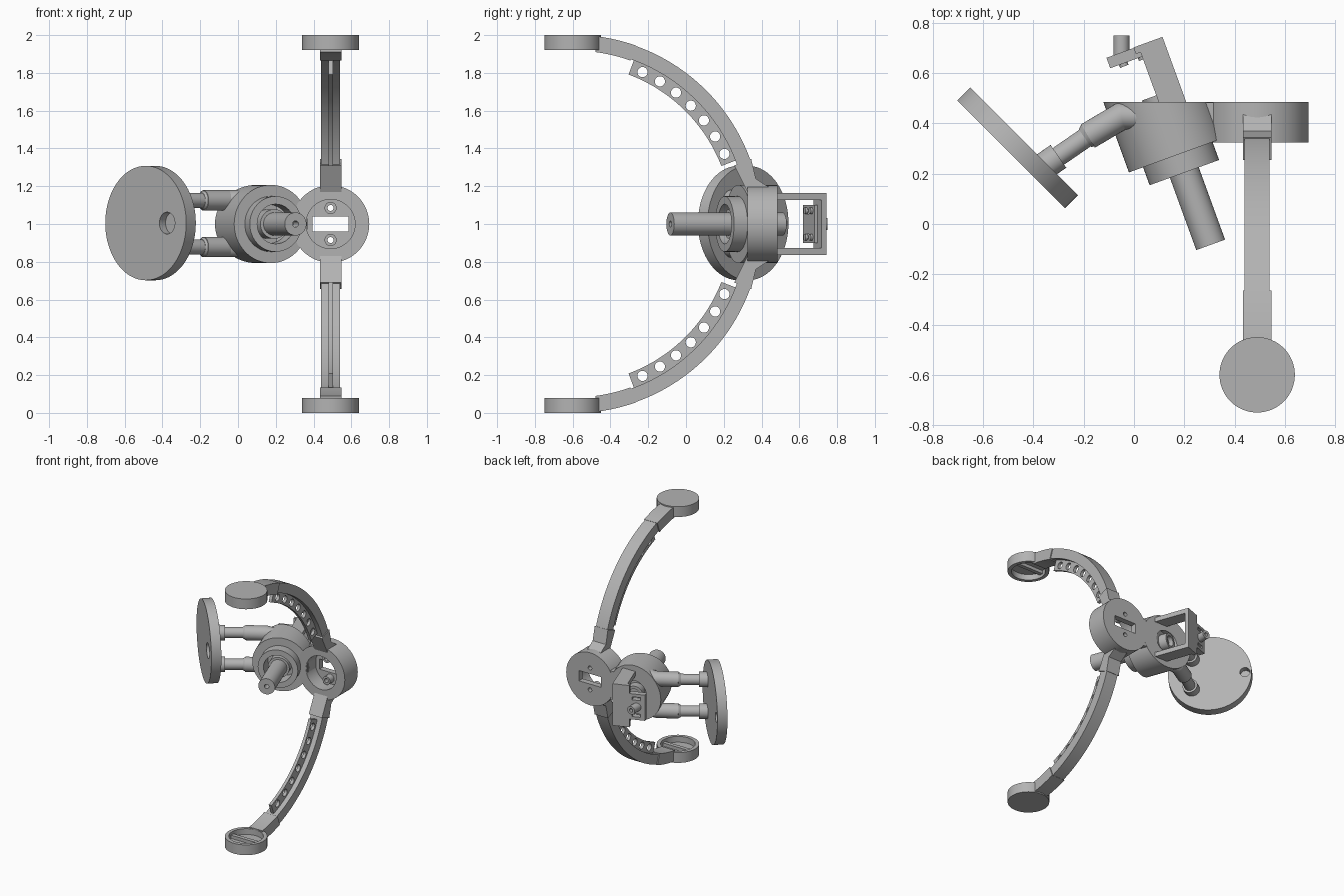
import bpy, bmesh, math
from mathutils import Vector, Matrix

cube = bpy.data.objects.get("Cube")
if cube:
    bpy.data.objects.remove(cube, do_unlink=True)

grey = bpy.data.materials.new("plain_grey")
grey.use_nodes = True
grey.diffuse_color = (0.45, 0.45, 0.45, 1)
grey.node_tree.nodes["Principled BSDF"].inputs["Base Color"].default_value = (0.45, 0.45, 0.45, 1)
parts = []


def add(name, bm):
    bmesh.ops.recalc_face_normals(bm, faces=bm.faces)
    mesh = bpy.data.meshes.new(name)
    bm.to_mesh(mesh)
    bm.free()
    mesh.materials.append(grey)
    obj = bpy.data.objects.new(name, mesh)
    bpy.context.collection.objects.link(obj)
    parts.append(obj)
    return obj


def cyl(name, a, b, r, seg=48, r2=None):
    """Cylinder or cone from point a to point b."""
    a, b = Vector(a), Vector(b)
    turn = (b - a).to_track_quat('Z', 'Y').to_matrix().to_4x4()
    bm = bmesh.new()
    bmesh.ops.create_cone(bm, cap_ends=True, segments=seg, radius1=r,
                          radius2=r if r2 is None else r2, depth=(b - a).length,
                          matrix=Matrix.Translation((a + b) / 2) @ turn)
    return add(name, bm)


def box(name, lo, hi, frame=Matrix()):
    lo, hi = Vector(lo), Vector(hi)
    bm = bmesh.new()
    bmesh.ops.create_cube(bm, size=1, matrix=frame @ Matrix.Translation((lo + hi) / 2)
                          @ Matrix.Diagonal((*(hi - lo), 1)))
    return add(name, bm)


def prism(name, outline, x0, x1):
    """Extrude a y-z outline along x."""
    bm = bmesh.new()
    face = bm.faces.new([bm.verts.new((x0, y, z)) for y, z in outline])
    out = bmesh.ops.extrude_face_region(bm, geom=[face])
    bmesh.ops.translate(bm, vec=(x1 - x0, 0, 0),
                        verts=[v for v in out["geom"] if isinstance(v, bmesh.types.BMVert)])
    return add(name, bm)


def cut(obj, *cutters):
    for c in cutters:
        mod = obj.modifiers.new("cut", 'BOOLEAN')
        mod.operation, mod.solver, mod.object = 'DIFFERENCE', 'EXACT', c
    bpy.context.view_layer.update()
    graph = bpy.context.evaluated_depsgraph_get()
    mesh = bpy.data.meshes.new_from_object(obj.evaluated_get(graph))
    obj.modifiers.clear()
    obj.data = mesh
    for c in cutters:
        parts.remove(c)
        bpy.data.objects.remove(c, do_unlink=True)
    return obj


X, PY = 0.49, -0.6      # arm plane and arc centre


def polar(r, deg):
    return PY + r * math.cos(math.radians(deg)), 1 + r * math.sin(math.radians(deg))


def sector(r0, r1, a0, a1, n=24):
    angles = [a0 + (a1 - a0) * i / n for i in range(n + 1)]
    return [polar(r1, a) for a in angles] + [polar(r0, a) for a in reversed(angles)]


# Curved upper arm
upper = [prism("arm_band", sector(0.925, 1.0, 18, 75), X - 0.05, X + 0.05),
         prism("arm_tip_sleeve", sector(0.918, 1.002, 70.5, 82.5, 6), X - 0.057, X + 0.057),
         prism("arm_root_sleeve", [(0.255, 1.31), (0.345, 1.345), (0.37, 1.24), (0.47, 1.175),
                                   (0.47, 1.15), (0.335, 1.15), (0.32, 1.18)], X - 0.057, X + 0.057)]
rib = prism("arm_rib", sector(0.845, 0.935, 21.3, 69.5), X - 0.012, X + 0.012)
holes = []
for i in range(7):
    y, z = polar(0.885, 24.8 + 6.75 * i)
    holes.append(cyl("hole", (X - 0.1, y, z), (X + 0.1, y, z), 0.027, 24))
upper.append(cut(rib, *holes))

# Cupped end pad, open towards the inside of the arc
pad = cyl("end_pad", (X, PY, 1.92), (X, PY, 2), 0.15, 64)
upper.append(cut(pad, cyl("cup", (X, PY, 1.9), (X, PY, 1.965), 0.122, 64)))
upper.append(box("pad_bar", (X - 0.12, PY - 0.015, 1.94), (X + 0.12, PY + 0.015, 1.97)))

# Mirrored lower arm
flip = Matrix.Translation((0, 0, 2)) @ Matrix.Diagonal((1, 1, -1, 1))
for obj in upper:
    bm = bmesh.new()
    bm.from_mesh(obj.data)
    bm.transform(flip)
    add("lower_" + obj.name, bm)
    obj.name = "upper_" + obj.name

# Round hub with recess, slot and two screw holes
hub = cyl("hub", (X, 0.325, 1), (X, 0.485, 1), 0.205, 64)
cut(hub, cyl("recess", (X, 0.3, 1), (X, 0.44, 1), 0.13, 48))
cut(hub, box("slot", (X - 0.095, 0.3, 0.96), (X + 0.095, 0.6, 1.04)),
    *[cyl("screw_hole", (X, 0.3, z), (X, 0.6, z), 0.016, 20) for z in (0.915, 1.085)])
for z in (0.915, 1.085):
    boss = cyl("screw_boss", (X, 0.39, z), (X, 0.45, z), 0.032, 24)
    cut(boss, cyl("bore", (X, 0.3, z), (X, 0.6, z), 0.016, 20))
box("hub_neck", (0.2, 0.327, 0.89), (0.365, 0.484, 1.11))

# Tilted frame: local x across, local y back along the shaft, origin at shaft tip
tilt = Matrix.Translation((0.305, -0.083, 1)) @ Matrix.Rotation(math.radians(20), 4, 'Z')


def along(t, u=0, h=0):
    return tilt @ Vector((u, t, h))


# Main body, cut flat at the back
body = cyl("main_body", along(0.382), along(0.8), 0.207, 64)
cut(body, box("back_cut", (-1, 0.485, 0), (1, 2, 2)))
cut(body, cyl("front_bore", along(0.3), along(0.43), 0.105),
    cyl("back_bore", along(0.57), along(0.9), 0.09))
collar = cyl("body_collar", along(0.306), along(0.385), 0.147)
cut(collar, cyl("bore", along(0.2), along(0.5), 0.105))
cyl("shaft_bush", along(0.33), along(0.45), 0.078)
shaft = cyl("shaft", along(0), along(0.633), 0.061)
cut(shaft, cyl("tip_hole", along(-0.1), along(0.08), 0.017, 20),
    cyl("rear_hole", along(0.6), along(0.8), 0.04, 24))

# Rear bracket: two straps, end plate, small block, screws and peg
for z in (-0.145, 0.145):
    box("bracket_strap", (0, 0.55, z - 0.018), (0.103, 0.842, z + 0.018), tilt)
plate = box("bracket_plate", (-0.02, 0.815, -0.163), (0.103, 0.843, 0.163), tilt)
block = box("bracket_block", (-0.135, 0.797, -0.1), (0.04, 0.841, 0.1), tilt)
cut(block, *[box("slot", (-0.1, 0.7, z - 0.012), (-0.04, 0.9, z + 0.012), tilt) for z in (-0.065, 0.065)])
for u in (-0.08, 0.0):
    for z in (-0.07, 0.07):
        cyl("bracket_screw", along(0.785, u, z), along(0.8, u, z), 0.018, 16)
peg = cyl("bracket_peg", (-0.05, 0.67, 1), (-0.05, 0.75, 1), 0.032, 32)
cut(peg, cyl("peg_hole", (-0.05, 0.72, 1), (-0.05, 0.8, 1), 0.014, 16))

# Large side disc with one blind hole on each face
centre, normal, side = Vector((-0.463, 0.303, 1.005)), Vector((1, 1, 0)).normalized(), Vector((1, -1, 0)).normalized()
disc = cyl("side_disc", centre - normal * 0.036, centre + normal * 0.036, 0.303, 80)
front, back = centre + side * 0.16, centre - side * 0.255
cut(disc, cyl("front_hole", front - normal * 0.1, front + normal * 0.01, 0.058, 32),
    cyl("back_hole", back - normal * 0.01, back + normal * 0.1, 0.037, 32))

# Two stepped rods joining disc and body
for z in (0.878, 1.125):
    foot, step = Vector((-0.35, 0.235, z)), Vector((-0.183, 0.35, z))
    elbow, end = Vector((-0.05, 0.429, z)), Vector((0.06, 0.429, z))
    d = (step - foot).normalized()
    cyl("rod_foot", foot - d * 0.02, foot + d * 0.06, 0.055, 32)
    cyl("rod_thin", foot, step, 0.04, 32)
    cyl("rod_shoulder", step - d * 0.015, step + d * 0.005, 0.042, 32, 0.054)
    cyl("rod_thick", step, elbow, 0.054, 32)
    cyl("rod_end", elbow, end, 0.054, 32)
    bm = bmesh.new()
    bmesh.ops.create_uvsphere(bm, u_segments=32, v_segments=16, radius=0.054,
                              matrix=Matrix.Translation(elbow))
    add("rod_elbow", bm)

# Smooth shading with sharp edges kept
bpy.ops.object.select_all(action='DESELECT')
for obj in parts:
    obj.select_set(True)
bpy.context.view_layer.objects.active = parts[0]
bpy.ops.object.shade_smooth_by_angle(angle=math.radians(30))
